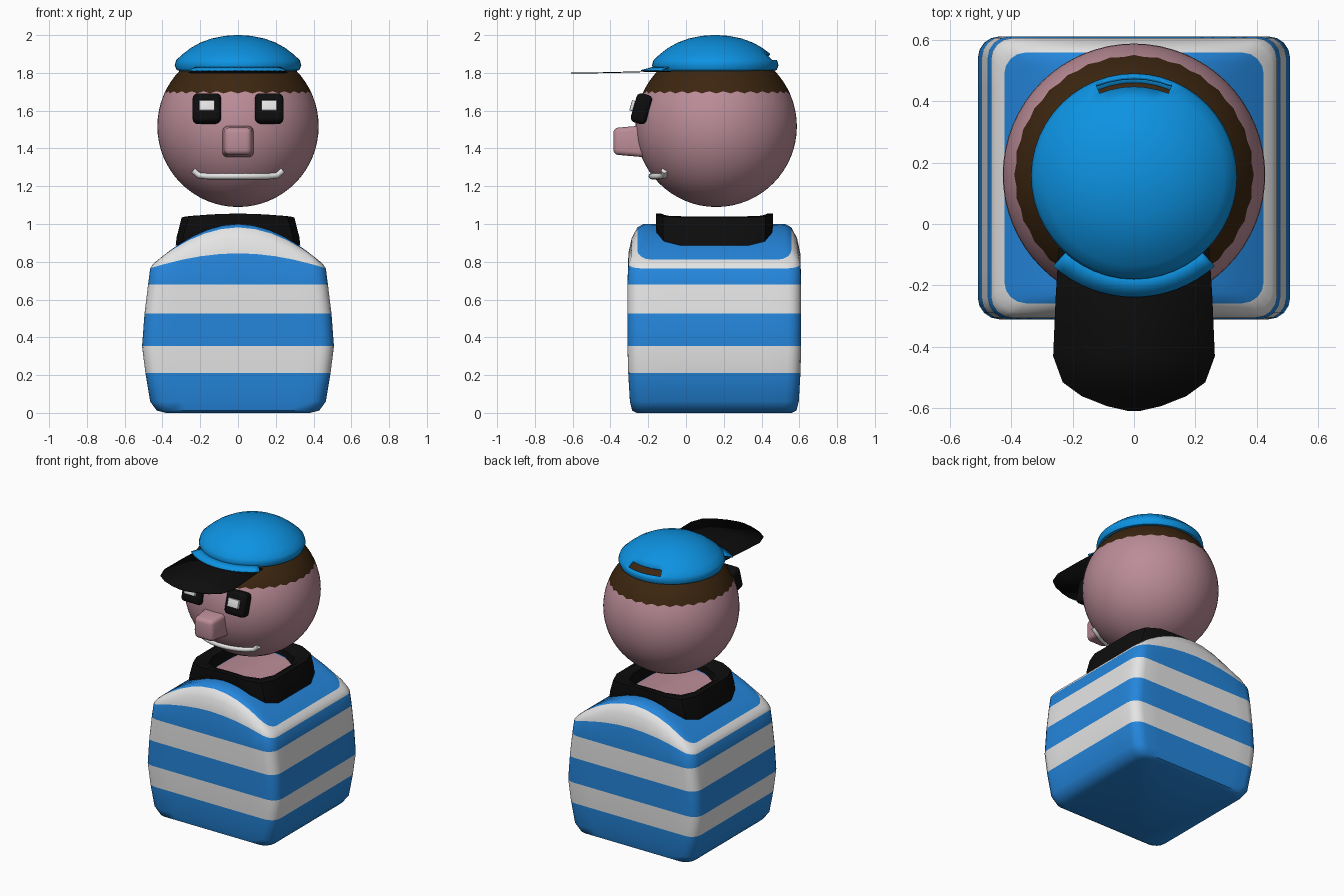
import bpy, bmesh, math
from mathutils import Vector, Euler

if "Cube" in bpy.data.objects:
    bpy.data.objects.remove(bpy.data.objects["Cube"])

COLOURS = {"skin": (0.50, 0.265, 0.315), "hair_brown": (0.045, 0.019, 0.005),
           "cap_blue": (0.004, 0.29, 0.76), "shirt_blue": (0.018, 0.24, 0.72),
           "white": (0.78, 0.78, 0.78), "black": (0.004, 0.004, 0.004)}
MATS = {}
for n, c in COLOURS.items():
    MATS[n] = bpy.data.materials.new(n)
    MATS[n].diffuse_color = (*c, 1)

CY = 0.155                                   # body and head axis in y
HEAD_C, HEAD_R = Vector((0, 0.16, 1.517)), 0.427


def finish(name, bm, mats, angle=40, normals=True):
    if normals:
        bmesh.ops.recalc_face_normals(bm, faces=bm.faces)
    me = bpy.data.meshes.new(name)
    bm.to_mesh(me)
    bm.free()
    ob = bpy.data.objects.new(name, me)
    bpy.context.collection.objects.link(ob)
    for m in mats:
        me.materials.append(MATS[m])
    bpy.ops.object.select_all(action='DESELECT')
    ob.select_set(True)
    bpy.context.view_layer.objects.active = ob
    bpy.ops.object.shade_smooth_by_angle(angle=math.radians(angle))
    return ob


def rounded_rect(hx, hy, r, side=8, arc=4):
    """Points of a rounded rectangle around the origin."""
    pts = []
    for q, (sx, sy) in enumerate([(1, 1), (-1, 1), (-1, -1), (1, -1)]):
        for i in range(arc + 1):
            a = math.pi / 2 * (q + i / arc)
            pts.append(Vector((sx * (hx - r) + r * math.cos(a), sy * (hy - r) + r * math.sin(a))))
    out = []
    for i, p in enumerate(pts):
        out.append(p)
        if i % (arc + 1) == arc:             # subdivide the straight side
            nxt = pts[(i + 1) % len(pts)]
            out += [p.lerp(nxt, k / side) for k in range(1, side)]
    return out


def loft(rings, mats, cap_start=False, cap_end=False, closed=False):
    """Skin a list of equal-length point rings; mats gives the slot of each band."""
    bm = bmesh.new()
    vs = [[bm.verts.new(p) for p in ring] for ring in rings]
    n = len(vs[0])
    for b in range(len(vs) if closed else len(vs) - 1):
        lo, hi = vs[b], vs[(b + 1) % len(vs)]
        for i in range(n):
            f = bm.faces.new((lo[i], lo[(i + 1) % n], hi[(i + 1) % n], hi[i]))
            f.material_index = mats[b]
    if cap_start:
        bm.faces.new(vs[0][::-1]).material_index = mats[0]
    if cap_end:
        bm.faces.new(vs[-1]).material_index = mats[-1]
    return bm


def box(name, loc, size, mat, bevel, rot=(0, 0, 0), taper=1.0):
    """Bevelled box, its front (-y) end optionally tapered."""
    bm = bmesh.new()
    bmesh.ops.create_cube(bm, size=1)
    for v in bm.verts:
        t = taper if v.co.y < 0 else 1
        v.co = Vector((v.co.x * size[0] * t, v.co.y * size[1], v.co.z * size[2] * t))
    bmesh.ops.bevel(bm, geom=bm.edges[:], offset=bevel, segments=3, profile=0.5, affect='EDGES')
    ob = finish(name, bm, [mat])
    ob.location, ob.rotation_euler = loc, rot
    return ob


# Striped shirt body: rings of (half x, half y, side height, extra height at the middle)
def body_ring(hx, hy, z, arch, r=0.07, ref=None):
    ref = ref or hx
    return [(p.x, CY - 0.005 + p.y, z + arch * (1 - min(1, abs(p.x) / ref) ** 1.9))
            for p in rounded_rect(hx, hy, r)]

levels = [(.38, .41, 0, 0), (.43, .435, .012, 0), (.465, .447, .06, 0), (.49, .456, .21, 0),
          (.508, .46, .353, 0), (.495, .46, .525, 0), (.476, .46, .68, 0),
          (.465, .455, .765, .08), (.448, .438, .79, .135), (.422, .408, .812, .17)]
rings = [body_ring(*lv) for lv in levels]
bands = [0, 0, 0, 1, 0, 1, 0, 1, 1]
for s in (0.92, 0.8, 0.65, 0.52, 0.35, 0.15):   # arched top, skin at the neck opening
    rings.append(body_ring(.422 * s, .408 * s, .81, .19, .07 * s, .422))
    bands.append(0 if s > 0.5 else 2)
finish("striped_body", loft(rings, bands, True, True), ["shirt_blue", "white", "skin"], 50)

# Collar: faceted ring draped over the shoulders
def collar_ring(hx, hy, z, arch):
    return [(p.x, CY - 0.005 + p.y, z + arch * (1 - (abs(p.x) / hx) ** 1.9))
            for p in rounded_rect(hx, hy, 0.13, 4, 2)]

collar = [collar_ring(.33, .305, .885, .11), collar_ring(.325, .31, .93, .08),
          collar_ring(.298, .31, 1.035, .02), collar_ring(.275, .28, 1.04, .015),
          collar_ring(.235, .225, 1.02, .01), collar_ring(.23, .22, .91, .06)]
finish("collar", loft(collar, [0] * 6, closed=True), ["black"], 30)

# Head with a ragged hair line
bm = bmesh.new()
bmesh.ops.create_uvsphere(bm, u_segments=64, v_segments=32, radius=HEAD_R)
HAIR = 1.697 - HEAD_C.z
bmesh.ops.bisect_plane(bm, geom=bm.verts[:] + bm.edges[:] + bm.faces[:], dist=1e-5,
                       plane_co=(0, 0, HAIR), plane_no=(0, 0, 1))
for f in bm.faces:
    f.material_index = int(f.calc_center_median().z > HAIR)
for v in bm.verts:
    if abs(v.co.z - HAIR) < 1e-4:
        k = round(math.atan2(v.co.y, v.co.x) / math.tau * 64)
        v.co.z += 0.007 if k % 2 else -0.007
        v.co = v.co.normalized() * HEAD_R
finish("head", bm, ["skin", "hair_brown"]).location = HEAD_C

# Nose, eyes and eye highlights
box("nose", (0, -0.285, 1.438), (0.175, 0.20, 0.175), "skin", 0.025, taper=0.8)
tilt = Euler((math.radians(-16), 0, 0))
for side, s in (("left", -1), ("right", 1)):
    c = Vector((s * 0.165, -0.236, 1.61))
    box(side + "_eye", c, (0.15, 0.085, 0.16), "black", 0.026, tilt)
    off = Vector((0, -0.045, 0.003))
    off.rotate(tilt)
    box(side + "_eye_highlight", c + off, (0.083, 0.03, 0.056), "white", 0.004, tilt)

# Mouth: tube following the face, ends turned up
cu = bpy.data.curves.new("mouth", 'CURVE')
cu.dimensions, cu.bevel_depth, cu.bevel_resolution, cu.use_fill_caps = '3D', 0.017, 3, True
xs = [-.236, -.225, -.205] + [i * .04 for i in range(-4, 5)] + [.205, .225, .236]
sp = cu.splines.new('POLY')
sp.points.add(len(xs) - 1)
for p, x in zip(sp.points, xs):
    z = 1.253 + max(0, abs(x) - 0.2) * 0.85
    y = HEAD_C.y - math.sqrt(HEAD_R ** 2 - (z - HEAD_C.z) ** 2 - x * x) - 0.006
    p.co = (x, y, z, 1)
mouth = bpy.data.objects.new("mouth", cu)
bpy.context.collection.objects.link(mouth)
cu.materials.append(MATS["white"])
bpy.ops.object.select_all(action='DESELECT')
mouth.select_set(True)
bpy.context.view_layer.objects.active = mouth
bpy.ops.object.convert(target='MESH')

# Cap crown: turned profile with a slot cut at the back
prof = [(.30, 1.808), (.325, 1.815), (.335, 1.84), (.327, 1.868), (.292, 1.9), (.25, 1.932),
        (.2, 1.96), (.14, 1.982), (.07, 1.996), (.015, 2.0)]
SEG = 48
crown = [[(r * math.cos(math.tau * i / SEG), CY + r * math.sin(math.tau * i / SEG), z)
          for i in range(SEG)] for r, z in prof]
bm = loft(crown, [0] * len(prof), cap_end=True)
slot = [f for f in bm.faces if 1.868 < f.calc_center_median().z < 1.9
        and f.calc_center_median().y > CY
        and abs(math.atan2(f.calc_center_median().x, f.calc_center_median().y - CY)) < 0.39]
bmesh.ops.delete(bm, geom=slot, context='FACES')
for f in bm.faces:                           # make all normals face outwards
    if f.normal.length == 0:
        f.normal_update()
ob = finish("cap_crown", bm, ["cap_blue"], 45)
mod = ob.modifiers.new("thickness", 'SOLIDIFY')
mod.thickness, mod.offset = 0.012, -1

# Cap flange over the root of the brim
bm = bmesh.new()
prev = None
for i in range(17):
    a = math.radians(-90 - 42 + 84 * i / 16)
    pair = [bm.verts.new((r * math.cos(a), CY + r * math.sin(a), z))
            for r, z in ((.315, 1.836), (.393, 1.815))]
    if prev:
        bm.faces.new((prev[0], prev[1], pair[1], pair[0]))
    prev = pair
ob = finish("cap_flange", bm, ["cap_blue"])
ob.modifiers.new("thickness", 'SOLIDIFY').thickness = 0.006

# Brim: thin flat plate, rounded at the tip
bm = bmesh.new()
prev = None
for y, w, z in [(-.08, .245, 1.808), (-.24, .255, 1.806), (-.43, .263, 1.801), (-.515, .232, 1.8),
                (-.56, .17, 1.799), (-.592, .09, 1.799), (-.608, .02, 1.799)]:
    pair = [bm.verts.new((s * w, y, z)) for s in (-1, 1)]
    if prev:
        bm.faces.new((prev[0], pair[0], pair[1], prev[1]))
    prev = pair
ob = finish("cap_brim", bm, ["black"])
mod = ob.modifiers.new("thickness", 'SOLIDIFY')
mod.thickness, mod.offset = 0.005, 0

for m in bpy.data.materials:
    if m.users and not m.is_grease_pencil:
        m.use_nodes = True
        m.node_tree.nodes["Principled BSDF"].inputs["Base Color"].default_value = m.diffuse_color
